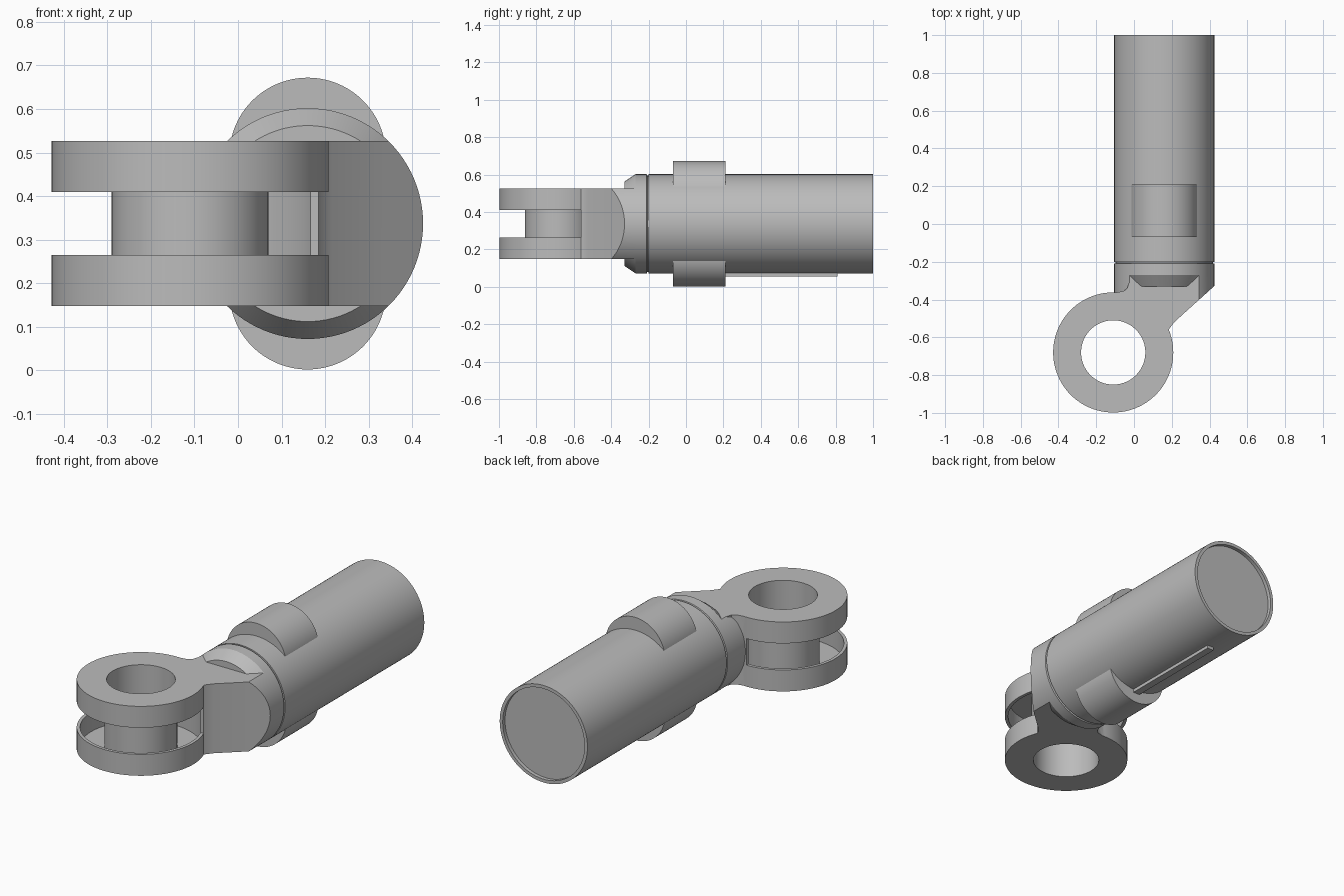
import bpy, bmesh, math
from mathutils import Vector

if "Cube" in bpy.data.objects:
    bpy.data.objects.remove(bpy.data.objects["Cube"])

# Shared dimensions
AX, AZ, R = 0.16, 0.337, 0.265      # barrel axis and radius
EX, EY = -0.11, -0.68               # eye centre
LOW, HIGH = 0.148, 0.527            # fork bottom and top

metal = bpy.data.materials.new("grey metal")
metal.use_nodes = True
grey = (0.5, 0.5, 0.5, 1)
metal.diffuse_color = grey
metal.node_tree.nodes["Principled BSDF"].inputs["Base Color"].default_value = grey


def finish(name, bm):
    bmesh.ops.recalc_face_normals(bm, faces=bm.faces)
    mesh = bpy.data.meshes.new(name)
    bm.to_mesh(mesh)
    bm.free()
    mesh.materials.append(metal)
    ob = bpy.data.objects.new(name, mesh)
    bpy.context.collection.objects.link(ob)
    return ob


def prism(name, points, z0, z1):
    """Extrude a plan outline upwards."""
    bm = bmesh.new()
    face = bm.faces.new([bm.verts.new((x, y, z0)) for x, y in points])
    made = bmesh.ops.extrude_face_region(bm, geom=[face])["geom"]
    top = [v for v in made if isinstance(v, bmesh.types.BMVert)]
    bmesh.ops.translate(bm, verts=top, vec=Vector((0, 0, z1 - z0)))
    return finish(name, bm)


def disc(name, radius, z0, z1, n=96):
    """Upright cylinder around the eye."""
    ring = [(EX + radius * math.cos(math.tau * i / n),
             EY + radius * math.sin(math.tau * i / n)) for i in range(n)]
    return prism(name, ring, z0, z1)


def lathe(name, profile, zc=AZ, n=96):
    """Turn (radius, y) pairs around an axis along y; radius 0 closes the ends."""
    bm = bmesh.new()
    verts = [bm.verts.new((AX + r, y, zc)) for r, y in profile]
    edges = [bm.edges.new(pair) for pair in zip(verts, verts[1:])]
    bmesh.ops.spin(bm, geom=verts + edges, cent=(AX, 0, zc), axis=(0, 1, 0),
                   angle=math.tau, steps=n, use_duplicate=False)
    bmesh.ops.remove_doubles(bm, verts=bm.verts, dist=1e-5)
    return finish(name, bm)


def boolean(target, tool, operation):
    mod = target.modifiers.new(operation, "BOOLEAN")
    mod.operation, mod.object, mod.solver = operation, tool, "EXACT"
    bpy.context.view_layer.objects.active = target
    bpy.ops.object.modifier_apply(modifier=mod.name)
    bpy.data.objects.remove(tool)


# Barrel with a recessed back end
barrel = lathe("barrel", [(0, -0.2), (R, -0.2), (R, 1), (0.247, 1), (0.247, 0.98), (0, 0.98)])

# Collar with a groove behind it and a conical nose
collar = lathe("collar", [(0, -0.19), (0.257, -0.19), (0.257, -0.207), (R, -0.21),
                          (R, -0.27), (0.225, -0.33), (0, -0.33)])

# Rounded bosses above and below the barrel
bosses = [lathe(name, [(0, -0.07), (0.18, -0.07), (0.18, 0.21), (0, 0.21)], zc)
          for name, zc in (("upper_boss", 0.492), ("lower_boss", 0.182))]

# Narrow key along the underside
key = prism("underside_key", [(0.14, 0.2), (0.18, 0.2), (0.18, 0.81), (0.14, 0.81)], 0.055, 0.09)

# Neck: chamfered plan trimmed to the barrel's roundness
fork = prism("fork", [(-0.12, -0.25), (-0.12, -0.5), (0.17, -0.59), (0.19, -0.55),
                      (0.215, -0.518), (0.44, -0.315), (0.44, -0.25)], LOW, HIGH)
boolean(fork, lathe("neck_round", [(0, -0.8), (R, -0.8), (R, -0.26), (0, -0.26)]), "INTERSECT")

# Inner corner fillet and round eye
fillet = prism("fillet", [(-0.01, -0.3), (-0.028, -0.315), (-0.036, -0.34), (-0.055, -0.355),
                          (-0.1, -0.364), (-0.1, -0.45), (0, -0.45)], LOW, HIGH)
boolean(fork, fillet, "UNION")
boolean(fork, disc("eye", 0.318, LOW, HIGH), "UNION")

# Hollow the eye, open the slot and drill the hole
boolean(fork, disc("hollow", 0.301, LOW + 0.012, HIGH - 0.012), "DIFFERENCE")
slot = prism("slot", [(-0.6, -1.1), (0.6, -1.1), (0.6, -0.562), (0.05, -0.562),
                      (-0.112, -0.4), (-0.112, -0.3), (-0.6, -0.3)], 0.265, 0.41)
boolean(fork, slot, "DIFFERENCE")
boolean(fork, disc("hole", 0.17, LOW - 0.1, HIGH + 0.1), "DIFFERENCE")

# Hub tube through the eye
hub = disc("hub", 0.18, LOW + 0.001, HIGH - 0.001)
boolean(hub, disc("bore", 0.17, LOW - 0.1, HIGH + 0.1), "DIFFERENCE")

# Smooth the round surfaces, keep the edges crisp
bpy.ops.object.select_all(action="DESELECT")
for ob in [barrel, collar, key, fork, hub] + bosses:
    ob.select_set(True)
bpy.context.view_layer.objects.active = barrel
bpy.ops.object.shade_smooth_by_angle(angle=math.radians(30))
